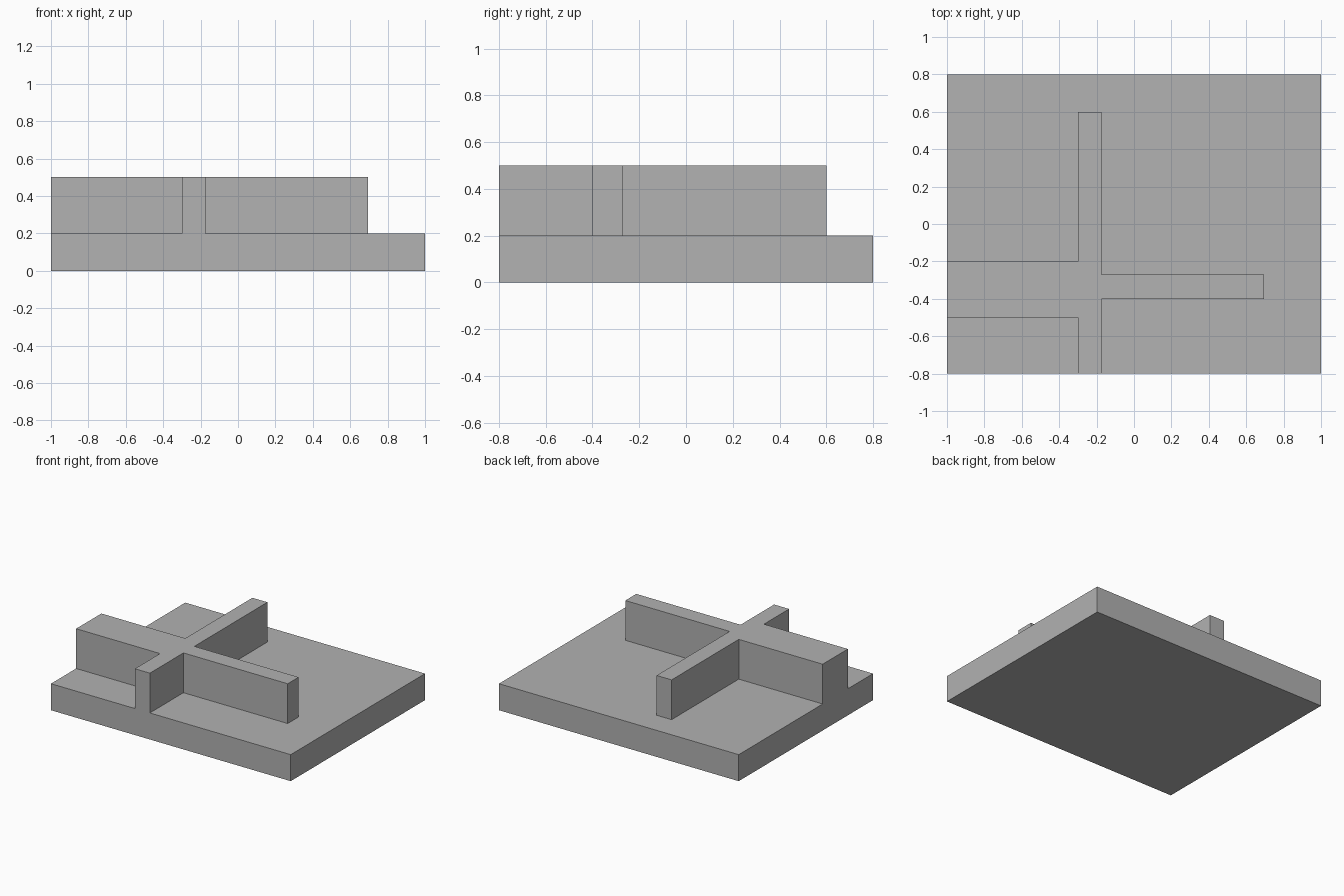
import bpy
import bmesh
from mathutils import Vector

default = bpy.data.objects.get("Cube")
if default:
    bpy.data.objects.remove(default, do_unlink=True)

BASE_TOP, WALL_TOP = 0.2, 0.5

# Wall footprints: x min, x max, y min, y max
WALLS = {
    "long_wall": (-0.3, -0.175, -0.8, 0.6),
    "thick_arm": (-1.0, -0.3, -0.5, -0.2),
    "thin_arm": (-0.175, 0.695, -0.4, -0.27),
}


def in_wall(point):
    return any(x0 < point.x < x1 and y0 < point.y < y1
               for x0, x1, y0, y1 in WALLS.values())


# Single grey material
grey = bpy.data.materials.new("plain_grey")
grey.use_nodes = True
colour = (0.445, 0.445, 0.445, 1)
grey.diffuse_color = colour
grey.node_tree.nodes["Principled BSDF"].inputs["Base Color"].default_value = colour

# Base slab
bm = bmesh.new()
bmesh.ops.create_cube(bm, size=1)
bmesh.ops.scale(bm, vec=(2, 1.6, BASE_TOP), verts=bm.verts)
bmesh.ops.translate(bm, vec=(0, 0, BASE_TOP / 2), verts=bm.verts)

# Score the slab along every wall edge
for axis, limit in ((0, 1.0), (1, 0.8)):
    cuts = {v for wall in WALLS.values() for v in wall[axis * 2:axis * 2 + 2]}
    for cut in sorted(cuts):
        if abs(cut) < limit:
            co, no = Vector(), Vector()
            co[axis], no[axis] = cut, 1
            bmesh.ops.bisect_plane(bm, geom=bm.verts[:] + bm.edges[:] + bm.faces[:],
                                   plane_co=co, plane_no=no)

# Raise the crossing walls out of the slab, flush with its edges
bm.normal_update()
footprint = [f for f in bm.faces
             if f.normal.z > 0.9 and in_wall(f.calc_center_median())]
raised = bmesh.ops.extrude_face_region(bm, geom=footprint)
bmesh.ops.translate(bm, vec=(0, 0, WALL_TOP - BASE_TOP),
                    verts=[g for g in raised["geom"] if isinstance(g, bmesh.types.BMVert)])

# Merge the scored pieces back into clean flat faces
bmesh.ops.dissolve_limit(bm, angle_limit=0.01, verts=bm.verts, edges=bm.edges)
bmesh.ops.recalc_face_normals(bm, faces=bm.faces)

mesh = bpy.data.meshes.new("base_with_crossing_walls")
bm.to_mesh(mesh)
bm.free()
mesh.materials.append(grey)
bpy.context.collection.objects.link(bpy.data.objects.new("base_with_crossing_walls", mesh))
